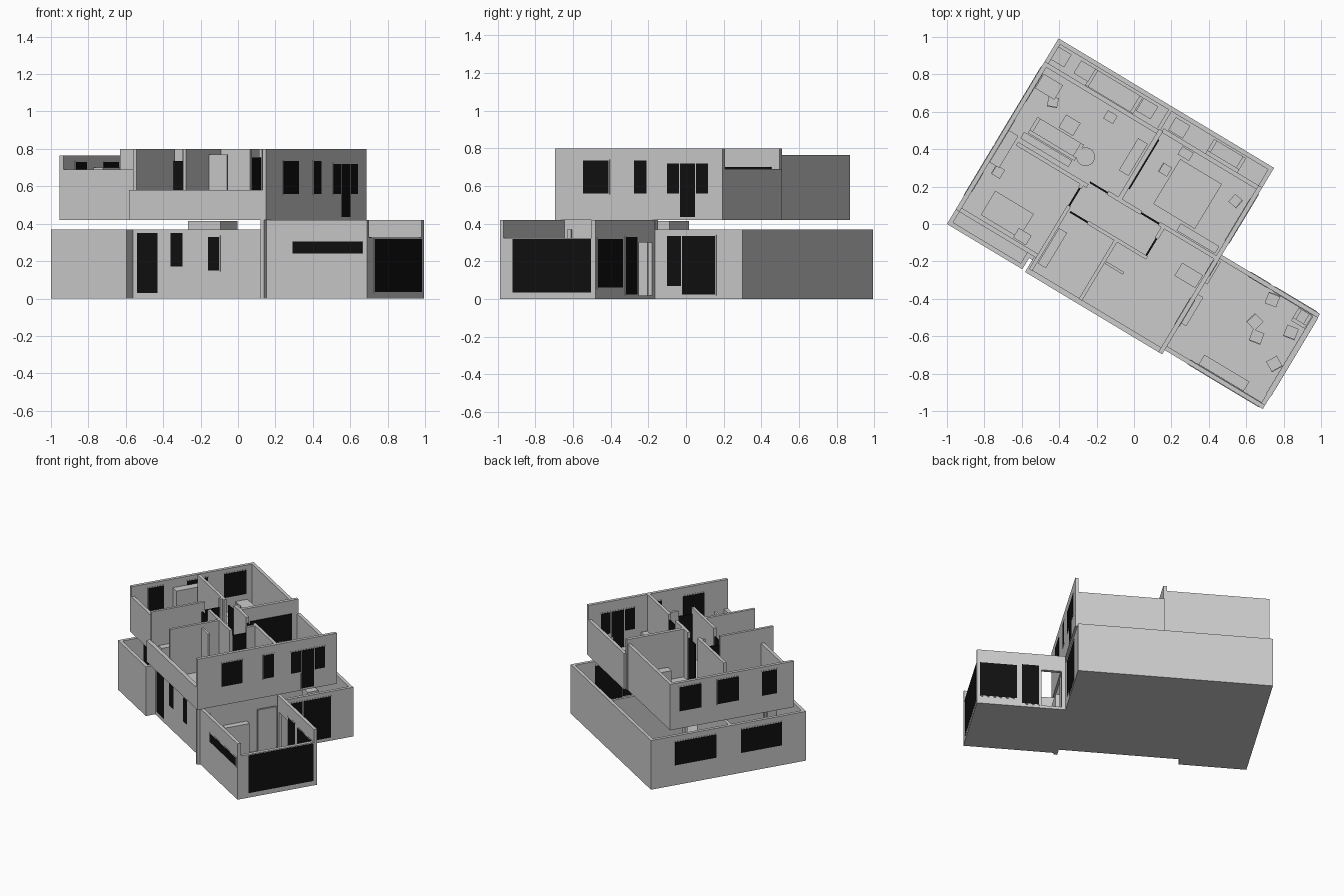
import bpy, bmesh, math
from mathutils import Matrix, Vector

# House frame: u runs along the long side, v across it, turned 31 degrees in plan
PLAN = Matrix.Translation((-1, 0, 0)) @ Matrix.Rotation(math.radians(-31), 4, 'Z')
T = 0.024                      # wall thickness
G0, G1, F0, F1 = 0.0, 0.37, 0.42, 0.80
FL = 0.44                      # upper floor surface
GF = 0.02                      # ground floor surface

black = bpy.data.materials.new("dark_glass")
black.diffuse_color = (0.005, 0.005, 0.005, 1)


def make(name, boxes, mat=None, local=Matrix()):
    """One object out of several (u0, u1, v0, v1, z0, z1) boxes."""
    bm = bmesh.new()
    for u0, u1, v0, v1, z0, z1 in boxes:
        m = Matrix.Translation(((u0 + u1) / 2, (v0 + v1) / 2, (z0 + z1) / 2)) \
            @ Matrix.Diagonal((u1 - u0, v1 - v0, z1 - z0, 1))
        bmesh.ops.create_cube(bm, size=1, matrix=PLAN @ local @ m)
    me = bpy.data.meshes.new(name)
    bm.to_mesh(me)
    bm.free()
    ob = bpy.data.objects.new(name, me)
    bpy.context.collection.objects.link(ob)
    if mat:
        me.materials.append(mat)
    return ob


def window(name, axis, pos, a0, a1, z0, z1):
    """Dark pane with a grey frame; pos is the wall's low side on the given axis."""
    def b(g, e):
        p0, p1 = pos - e, pos + T + e
        s = (a0 - g, a1 + g)
        return ((p0, p1) + s if axis == 'u' else s + (p0, p1)) + (z0 - g, z1 + g)
    make(name + "_frame", [b(0.006, 0.002)])
    make(name + "_pane", [b(0, 0.003)], black)


def chair(name, u, v, z, turn=0, s=0.055):
    h, t = s / 2, 0.006
    legs = [(x - t / 2, x + t / 2, y - t / 2, y + t / 2, 0, 0.05)
            for x in (-h + t, h - t) for y in (-h + t, h - t)]
    make(name, legs + [(-h, h, -h, h, 0.045, 0.055), (-h, h, h - t, h, 0.055, 0.11)],
         None, Matrix.Translation((u, v, z)) @ Matrix.Rotation(math.radians(turn), 4, 'Z'))


def sofa(name, u, v, z, w, d):
    make(name, [(u - w/2, u + w/2, v - d/2, v + d/2, z, z + 0.045),
                (u - w/2, u + w/2, v - d/2, v - d/2 + 0.02, z, z + 0.085),
                (u - w/2, u - w/2 + 0.02, v - d/2, v + d/2, z, z + 0.065),
                (u + w/2 - 0.02, u + w/2, v - d/2, v + d/2, z, z + 0.065)])


def block(name, u, v, z, w, d, h):
    make(name, [(u - w/2, u + w/2, v - d/2, v + d/2, z, z + h)])


def table(name, u, v, z, w, d, h=0.07):
    t = 0.006
    make(name, [(u - w/2, u + w/2, v - d/2, v + d/2, z + h - t, z + h)] +
         [(u + i*(w/2 - t) - t/2, u + i*(w/2 - t) + t/2, v + j*(d/2 - t) - t/2,
           v + j*(d/2 - t) + t/2, z, z + h) for i in (-1, 1) for j in (-1, 1)])


# ---- Ground floor shell
make("ground_slab", [(0, 1.345, 0.07, 1.158, 0, GF), (0, 0.47, 0, 0.08, 0, GF),
                     (1.32, 1.957, 0.022, 0.615, 0, GF)])
make("ground_outer_walls", [
    (0, T, 0, 1.158, G0, G1), (0, 1.345, 1.158 - T, 1.158, G0, G1),
    (1.345 - T, 1.345, 0.61, 1.158, G0, G1), (0, 0.47, 0, T, G0, G1),
    (0.47 - T, 0.47, 0, 0.09, G0, G1), (0.46, 1.345, 0.07, 0.07 + T, G0, G1)])
make("ground_inner_walls", [
    (0.70, 0.72, 0.58, 1.14, G0, G1), (0.02, 0.55, 0.55, 0.57, G0, G1),
    (0.66, 1.33, 0.59, 0.61, G0, G1), (0.50, 0.52, 0.09, 0.42, G0, G1)])
make("stair_core", [(0.70, 0.90, 0.26, 0.44, G0, 0.415)])

# ---- Side room (annex): taller walls, one low glazed end, open sliding door
make("annex_walls", [
    (1.33, 1.957, 0.022, 0.022 + T, G0, F0), (1.957 - T, 1.957, 0.022, 0.615, G0, 0.325),
    (1.33 - T, 1.33, 0.0, 0.61, G0, F0),
    (1.345, 1.373, 0.615 - T, 0.615, G0, F0), (1.51, 1.957, 0.615 - T, 0.615, G0, F0),
    (1.373, 1.51, 0.615 - T, 0.615, 0.30, F0)])
make("annex_door_leaf", [(1.345, 1.36, 0.44, 0.58, GF, 0.34)])

for i, (a0, a1) in enumerate([(0.18, 0.489), (0.669, 0.978)]):
    window(f"ground_left_window_{i}", 'u', 0, a0, a1, 0.15, 0.325)
for i, w in enumerate([(0.495, 0.623, 0.03, 0.35), (0.705, 0.78, 0.17, 0.35),
                       (0.938, 1.008, 0.15, 0.33)]):
    window(f"ground_front_window_{i}", 'v', 0.07, *w)
for i, w in enumerate([(0.692, 0.778, 0.07, 0.335), (0.785, 0.99, 0.025, 0.335)]):
    window(f"ground_right_window_{i}", 'u', 1.345 - T, *w)
window("annex_slot_window", 'v', 0.022, 1.494, 1.93, 0.24, 0.305)
window("annex_end_window", 'u', 1.957 - T, 0.103, 0.588, 0.035, 0.318)
for i, w in enumerate([(1.68, 1.936, 0.06, 0.32), (1.528, 1.645, 0.025, 0.33)]):
    window(f"annex_slider_{i}", 'v', 0.615 - T, *w)

# ---- Upper floor shell, set back from the ground floor
make("upper_slab", [(0, 0.73, 0.09, 1.015, F0, FL), (0.73, 1.345, 0.09, 1.035, F0, FL),
                    (0.50, 1.345, 0, 0.1, F0, FL)])
make("upper_outer_walls", [
    (0, T, 0.09, 1.015, F0, 0.765), (0, 0.73, 1.015 - T, 1.015, F0, 0.765),
    (0.73, 1.345, 1.035 - T, 1.035, F0, 0.69), (1.345 - T, 1.345, -0.005, 1.035, F0, F1),
    (0, 0.51, 0.09, 0.09 + T, F0, 0.69), (0.49, 1.345, -0.005, T, F0, 0.58),
    (0.49, 0.51, 0, 0.1, F0, 0.58)])
make("upper_inner_walls", [
    (0.71, 0.735, 0.58, 1.02, F0, F1), (0.10, 0.54, 0.55, 0.572, F0, F1),
    (0.65, 0.86, 0.575, 0.597, F0, F1), (0.97, 1.33, 0.575, 0.597, F0, F1),
    (0.50, 0.52, 0.02, 0.42, F0, F1), (0.50, 0.52, 0.53, 0.57, F0, F1),
    (0.64, 1.01, 0.385, 0.405, F0, F1), (0.81, 0.83, 0.02, 0.39, F0, F1),
    (0.99, 1.01, 0.51, 0.58, F0, F1)])
make("upper_doors", [
    (0.54, 0.65, 0.58, 0.59, FL, 0.755), (0.86, 0.97, 0.58, 0.59, FL, 0.755),
    (0.505, 0.515, 0.42, 0.53, FL, 0.735), (0.995, 1.005, 0.40, 0.51, FL, 0.755),
    (0.53, 0.64, 0.39, 0.40, FL, 0.735)], black)
make("upper_wall_panel", [(0.73, 0.742, 0.66, 0.97, 0.50, 0.70)], black)

for i, (a0, a1) in enumerate([(0.218, 0.331), (0.504, 0.662), (0.782, 0.947)]):
    window(f"upper_left_window_{i}", 'u', 0, a0, a1, 0.55, 0.73)
for i, w in enumerate([(0.173, 0.33, 0.56, 0.735), (0.488, 0.564, 0.56, 0.735),
                       (0.692, 0.766, 0.56, 0.72), (0.772, 0.865, 0.435, 0.72),
                       (0.873, 0.945, 0.56, 0.72)]):
    window(f"upper_right_window_{i}", 'u', 1.345 - T, *w)

# ---- Furniture upstairs
sofa("living_sofa", 0.265, 0.69, FL, 0.29, 0.10)
table("coffee_table", 0.29, 0.79, FL, 0.09, 0.08, 0.04)
table("corner_desk", 0.09, 0.91, FL, 0.12, 0.09)
chair("desk_chair", 0.15, 0.85, FL, 200)
block("side_counter", 0.25, 0.615, FL, 0.30, 0.04, 0.06)
block("divider_cabinet", 0.67, 0.82, FL, 0.06, 0.20, 0.10)
block("small_cabinet", 0.455, 0.94, FL, 0.06, 0.05, 0.07)
block("tall_wardrobe", 0.055, 0.50, FL, 0.06, 0.20, 0.26)
block("left_bed", 0.25, 0.21, FL, 0.24, 0.15, 0.06)
block("bed_side_box", 0.38, 0.15, FL, 0.08, 0.06, 0.07)
chair("left_chair", 0.09, 0.38, FL, 90)
block("hall_cupboard", 0.55, 0.18, FL, 0.05, 0.22, 0.10)
block("bath_partition", 0.89, 0.26, FL, 0.11, 0.015, 0.33)
block("right_bed", 1.02, 0.80, FL, 0.26, 0.28, 0.06)
block("bed_side_table", 0.90, 0.98, FL, 0.07, 0.05, 0.06)
chair("bedroom_chair", 0.85, 0.85, FL, 90)
chair("window_chair", 1.26, 0.90, FL, 260)
block("low_cabinet", 1.19, 0.625, FL, 0.24, 0.045, 0.09)
table("study_desk", 1.25, 0.43, FL, 0.13, 0.08)
bpy.ops.mesh.primitive_cylinder_add(vertices=24, radius=0.05, depth=0.06,
                                    location=PLAN @ Vector((0.45, 0.69, FL + 0.03)))
bpy.context.object.name = "round_table"

# ---- Furniture downstairs
sofa("ground_sofa_left", 0.40, 1.06, GF, 0.30, 0.12)
sofa("ground_sofa_right", 1.09, 1.08, GF, 0.20, 0.09)
for i, u in enumerate((0.06, 0.21, 0.60, 0.80)):
    block(f"ground_cabinet_{i}", u, 1.08, GF, 0.09, 0.08, 0.12)
block("annex_counter", 1.68, 0.08, GF, 0.28, 0.06, 0.10)
block("annex_cabinet", 1.355, 0.28, GF, 0.045, 0.18, 0.24)
for i, (u, v, a) in enumerate([(1.70, 0.55, 10), (1.68, 0.40, 75), (1.73, 0.335, 190),
                               (1.875, 0.45, 190), (1.886, 0.26, 240)]):
    chair(f"annex_chair_{i}", u, v, GF, a, 0.065)
sofa("annex_armchair", 1.885, 0.545, GF, 0.085, 0.08)
